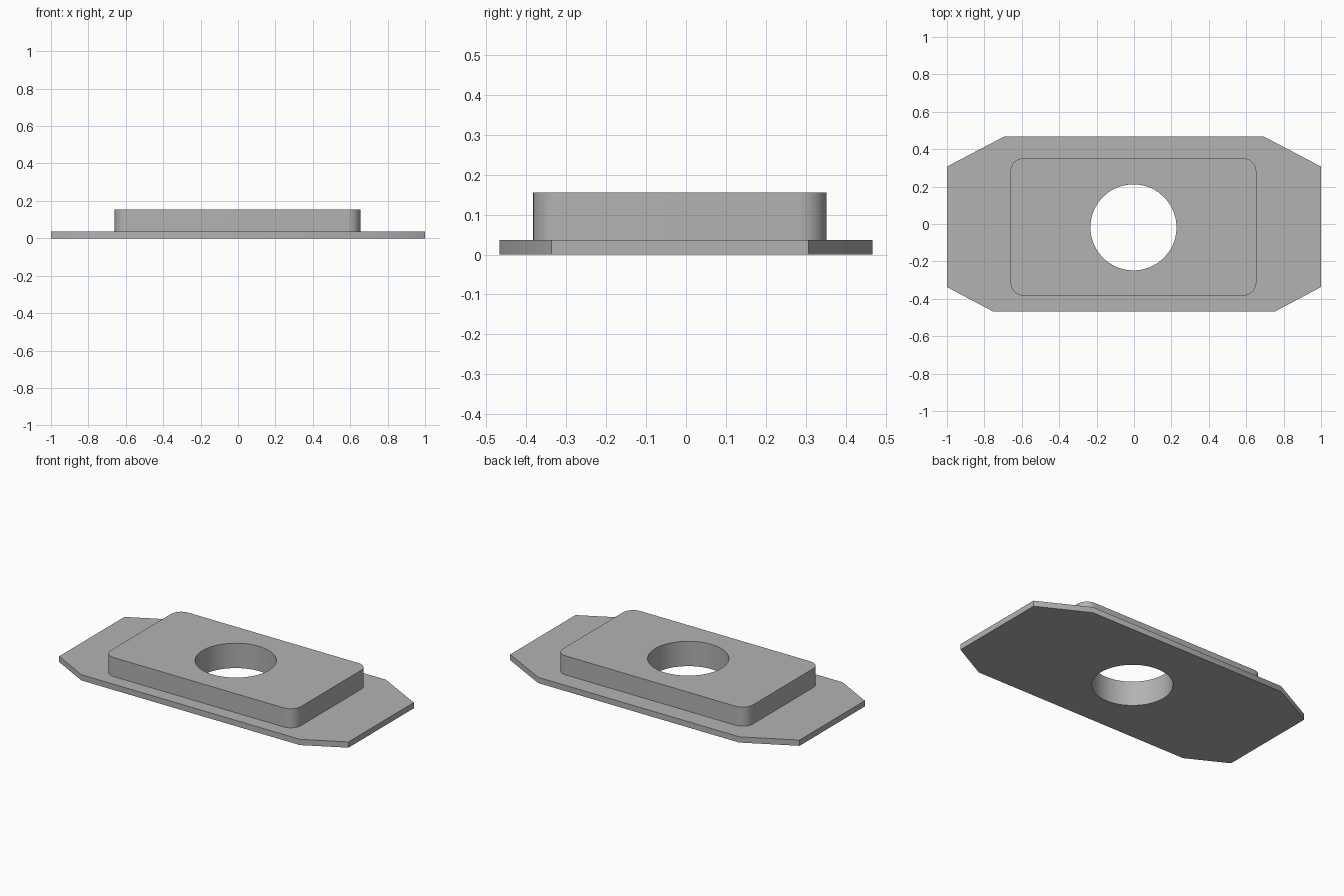
import bpy, bmesh, math

cube = bpy.data.objects.get("Cube")
if cube:
    bpy.data.objects.remove(cube, do_unlink=True)

# Single grey material
GREY = (0.45, 0.45, 0.45, 1.0)
grey = bpy.data.materials.new("plain grey")
grey.diffuse_color = GREY
grey.use_nodes = True
grey.node_tree.nodes["Principled BSDF"].inputs["Base Color"].default_value = GREY


def arc(cx, cy, radius, start, sweep, steps):
    """Points along a circular arc, angles in degrees."""
    angles = [math.radians(start + sweep * i / steps) for i in range(steps + 1)]
    return [(cx + radius * math.cos(a), cy + radius * math.sin(a)) for a in angles]


def rounded_rectangle(x0, x1, y0, y1, r, steps=10):
    centres = [(x1 - r, y1 - r), (x0 + r, y1 - r), (x0 + r, y0 + r), (x1 - r, y0 + r)]
    return [p for i, (cx, cy) in enumerate(centres)
            for p in arc(cx, cy, r, 90 * i, 90, steps)]


def pierced_slab(name, outline, hole, bottom, top):
    """Extrude an outline with a hole through it."""
    bm = bmesh.new()
    edges = []
    for loop in (outline, hole):
        verts = [bm.verts.new((x, y, bottom)) for x, y in loop]
        edges += [bm.edges.new((v, verts[i - 1])) for i, v in enumerate(verts)]
    bmesh.ops.triangle_fill(bm, use_beauty=True, use_dissolve=False, edges=edges)
    lifted = bmesh.ops.extrude_face_region(bm, geom=bm.faces[:], use_keep_orig=True)
    moved = [g for g in lifted["geom"] if isinstance(g, bmesh.types.BMVert)]
    bmesh.ops.translate(bm, verts=moved, vec=(0, 0, top - bottom))
    bmesh.ops.recalc_face_normals(bm, faces=bm.faces[:])
    mesh = bpy.data.meshes.new(name)
    bm.to_mesh(mesh)
    bm.free()
    mesh.materials.append(grey)
    obj = bpy.data.objects.new(name, mesh)
    bpy.context.collection.objects.link(obj)
    bpy.ops.object.select_all(action="DESELECT")
    obj.select_set(True)
    bpy.context.view_layer.objects.active = obj
    bpy.ops.object.shade_smooth_by_angle(angle=math.radians(30))
    return obj


# Shared round bore
bore = arc(-0.003, -0.018, 0.23, 0, 360, 72)[:-1]

# Thin base plate with clipped corners, mirrored left to right
half = [(0.755, -0.467), (1.0, -0.337), (1.0, 0.307), (0.695, 0.467)]
plate = half + [(-x, y) for x, y in reversed(half)]
pierced_slab("base_plate", plate, bore, 0.0, 0.036)

# Raised block with rounded corners
block = rounded_rectangle(-0.66, 0.654, -0.383, 0.352, 0.07)
pierced_slab("raised_block", block, bore, 0.036, 0.155)
